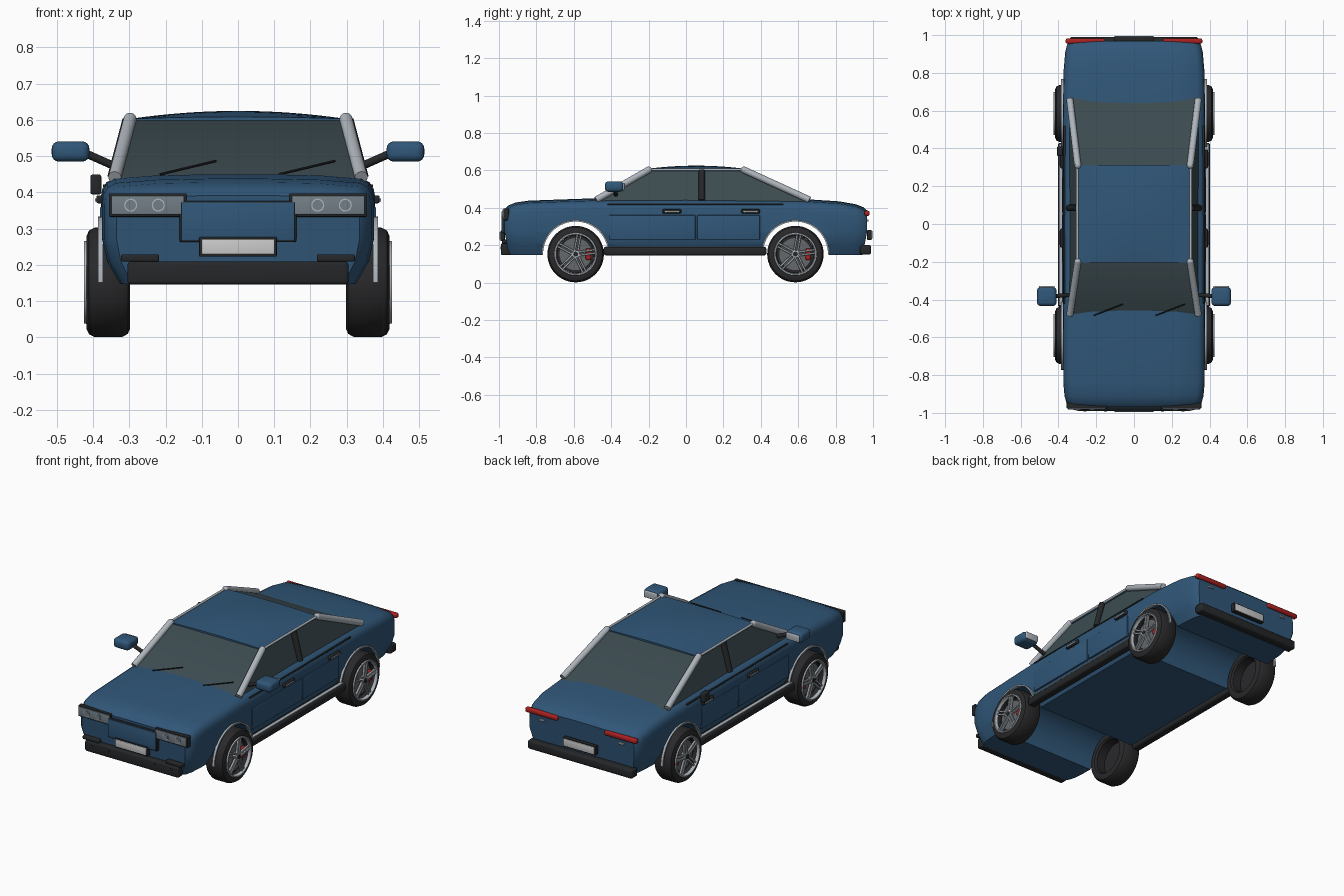
import bpy, bmesh, math
from mathutils import Vector, Matrix

if "Cube" in bpy.data.objects:
    bpy.data.objects.remove(bpy.data.objects["Cube"])


def material(name, r, g, b):
    m = bpy.data.materials.new(name)
    m.diffuse_color = (r, g, b, 1)
    m.use_nodes = True
    m.node_tree.nodes["Principled BSDF"].inputs["Base Color"].default_value = m.diffuse_color
    return m


BLUE = material("blue paint", 0.03, 0.095, 0.19)
DARK = material("black plastic", 0.018, 0.02, 0.022)
RUBBER = material("rubber", 0.022, 0.022, 0.024)
GLASS = material("tinted glass", 0.045, 0.07, 0.08)
SILVER = material("silver", 0.42, 0.46, 0.5)
GREY = material("brake grey", 0.13, 0.14, 0.15)
LENS = material("lamp lens", 0.17, 0.21, 0.24)
RED = material("red", 0.4, 0.015, 0.015)
PLATE = material("plate", 0.65, 0.65, 0.62)


def finish(bm, name, mat, angle=35):
    bmesh.ops.recalc_face_normals(bm, faces=bm.faces)
    me = bpy.data.meshes.new(name)
    bm.to_mesh(me)
    bm.free()
    for p in me.polygons:
        p.use_smooth = True
    me.set_sharp_from_angle(angle=math.radians(angle))
    ob = bpy.data.objects.new(name, me)
    bpy.context.scene.collection.objects.link(ob)
    me.materials.append(mat)
    return ob


def box(name, c, size, mat, bevel=0.0, seg=3, rot=None):
    bm = bmesh.new()
    bmesh.ops.create_cube(bm, size=1)
    bmesh.ops.scale(bm, vec=size, verts=bm.verts)
    if bevel:
        bmesh.ops.bevel(bm, geom=bm.edges[:], offset=bevel, segments=seg, profile=0.5, affect='EDGES')
    m = Matrix.Translation(c)
    bmesh.ops.transform(bm, matrix=m @ rot if rot else m, verts=bm.verts)
    return finish(bm, name, mat)


def rod(name, a, b, r, mat, r2=None, seg=20):
    a, b = Vector(a), Vector(b)
    d = b - a
    bm = bmesh.new()
    m = Matrix.Translation((a + b) / 2) @ d.to_track_quat('Z', 'Y').to_matrix().to_4x4()
    bmesh.ops.create_cone(bm, cap_ends=True, segments=seg, radius1=r,
                          radius2=r if r2 is None else r2, depth=d.length, matrix=m)
    return finish(bm, name, mat)


def sweep(name, profile, y, z, mat, a0=0, a1=360, n=48, closed=False):
    """Turn an (x, radius) profile about an axle along x."""
    bm = bmesh.new()
    full = a1 - a0 == 360
    rings = []
    for i in range(n if full else n + 1):
        t = math.radians(a0 + (a1 - a0) * i / n)
        rings.append([bm.verts.new((x, y + r * math.cos(t), z + r * math.sin(t))) for x, r in profile])
    k = len(profile)
    for i in range(n):
        p, q = rings[i], rings[(i + 1) % len(rings)]
        for j in range(k if closed else k - 1):
            h = (j + 1) % k
            bm.faces.new((p[j], p[h], q[h], q[j]))
    return finish(bm, name, mat)


AXLES, WZ = (-0.59, 0.585), 0.152

# Body: lofted cross-sections (y, half width, crown height)
stations = [(-0.97, 0.335, 0.392), (-0.95, 0.357, 0.412), (-0.91, 0.368, 0.428), (-0.84, 0.374, 0.438),
            (-0.5, 0.376, 0.45), (0.0, 0.378, 0.452), (0.62, 0.376, 0.447), (0.82, 0.372, 0.434),
            (0.91, 0.364, 0.418), (0.95, 0.354, 0.402), (0.968, 0.34, 0.385)]
bm = bmesh.new()
rings = []
for y, w, t in stations:
    half = [(0.87, 0.148), (0.965, 0.21), (1, 0.27), (1, t - 0.062), (0.99, t - 0.042),
            (0.96, t - 0.024), (0.9, t - 0.012), (0.6, t - 0.003), (0.2, t)]
    pts = [(w * f, z) for f, z in half]
    pts += [(-x, z) for x, z in reversed(pts)]
    rings.append([bm.verts.new((x, y * (1 - max(0, 0.27 - z) * 0.2), z)) for x, z in pts])
for p, q in zip(rings, rings[1:]):
    for j in range(len(p)):
        k = (j + 1) % len(p)
        bm.faces.new((p[j], p[k], q[k], q[j]))
bm.faces.new(rings[0])
bm.faces.new(rings[-1])
body = finish(bm, "body", BLUE)

# Wheel arch tunnels cut through the body
for y in AXLES:
    cut = rod("arch_cutter", (-0.6, y, WZ), (0.6, y, WZ), 0.176, BLUE, seg=64)
    cut.hide_render = True
    mod = body.modifiers.new("arch", 'BOOLEAN')
    mod.operation, mod.solver, mod.object = 'DIFFERENCE', 'EXACT', cut
    bpy.context.view_layer.objects.active = body
    bpy.ops.object.modifier_apply(modifier=mod.name)
    bpy.data.objects.remove(cut)
for p in body.data.polygons:
    p.use_smooth = True
body.data.set_sharp_from_angle(angle=math.radians(35))

# Cabin glass and crowned roof
bm = bmesh.new()
lo = [bm.verts.new(v) for v in ((-0.342, -0.49, 0.432), (0.342, -0.49, 0.432), (0.342, 0.67, 0.432), (-0.342, 0.67, 0.432))]
hi = [bm.verts.new(v) for v in ((-0.292, -0.2, 0.6), (0.292, -0.2, 0.6), (0.292, 0.31, 0.6), (-0.292, 0.31, 0.6))]
for i in range(4):
    j = (i + 1) % 4
    bm.faces.new((lo[i], lo[j], hi[j], hi[i]))
bm.faces.new(hi)
finish(bm, "cabin_glass", GLASS)
bm = bmesh.new()
bmesh.ops.create_grid(bm, x_segments=16, y_segments=16, size=1)
for v in bm.verts:
    u, w = v.co.x, v.co.y
    v.co = (u * 0.298, 0.055 + w * 0.258, 0.603 + 0.022 * (1 - u * u) * (1 - 0.75 * w * w))
edge = bmesh.ops.extrude_face_region(bm, geom=bm.faces[:])
for v in edge["geom"]:
    if isinstance(v, bmesh.types.BMVert):
        v.co.z -= 0.01
finish(bm, "roof", BLUE)

# Front bumper, grille panel and number plates
box("front_bumper", (0, -0.965, 0.178), (0.61, 0.05, 0.064), DARK, 0.01)
box("rear_bumper", (0, 0.96, 0.175), (0.68, 0.06, 0.052), DARK, 0.012)
box("grille_frame", (0, -0.97, 0.32), (0.322, 0.024, 0.114), DARK, 0.004)
box("grille_panel", (0, -0.976, 0.32), (0.312, 0.022, 0.106), BLUE, 0.003)
for name, s, z in (("front", -1, 0.25), ("rear", 1, 0.255)):
    box(name + "_plate_frame", (0, s * 0.981, z), (0.214, 0.024, 0.054), DARK, 0.003)
    box(name + "_plate", (0, s * 0.99, z), (0.2, 0.012, 0.042), PLATE, 0.002)

for x in (-0.215, 0.113):
    rod("wiper", (x, -0.485, 0.45), (x + 0.155, -0.425, 0.487), 0.0035, DARK, seg=8)
box("fuel_flap", (-0.392, 0.385, 0.422), (0.03, 0.05, 0.055), DARK, 0.006)

for s in (-1, 1):
    # Pillars and roof rails
    for name, y0, y1 in (("front_pillar", -0.48, -0.2), ("rear_pillar", 0.66, 0.31)):
        rod(name, (s * 0.34, y0, 0.442), (s * 0.298, y1, 0.602), 0.018, SILVER)
        bm = bmesh.new()
        bmesh.ops.create_uvsphere(bm, u_segments=16, v_segments=10, radius=0.018,
                                  matrix=Matrix.Translation((s * 0.298, y1, 0.602)))
        finish(bm, name + "_cap", SILVER)
    rod("roof_rail", (s * 0.3, -0.2, 0.604), (s * 0.3, 0.31, 0.604), 0.007, SILVER, seg=12)
    rod("centre_pillar", (s * 0.344, 0.085, 0.44), (s * 0.302, 0.085, 0.6), 0.017, DARK)

    # Door mirrors
    box("mirror_shell", (s * 0.462, -0.384, 0.513), (0.104, 0.1, 0.056), BLUE, 0.02, 4)
    box("mirror_glass", (s * 0.462, -0.333, 0.513), (0.084, 0.012, 0.04), SILVER, 0.005)
    rod("mirror_arm", (s * 0.335, -0.375, 0.47), (s * 0.425, -0.382, 0.51), 0.011, DARK, seg=12)

    # Sill, belt trim, door panels and handles
    box("sill", (s * 0.378, -0.005, 0.168), (0.05, 0.87, 0.046), DARK, 0.012)
    box("sill_trim", (s * 0.385, -0.005, 0.194), (0.02, 0.85, 0.005), SILVER)
    box("belt_trim", (s * 0.367, 0.05, 0.418), (0.012, 0.94, 0.007), DARK, 0.002)
    for y0, y1, h in ((-0.41, 0.05, -0.075), (0.06, 0.395, 0.345)):
        box("door_panel", (s * 0.375, (y0 + y1) / 2, 0.295), (0.012, y1 - y0, 0.13), BLUE, 0.003)
        box("door_handle", (s * 0.382, h, 0.381), (0.018, 0.1, 0.022), DARK, 0.005)
        box("handle_trim", (s * 0.391, h, 0.379), (0.008, 0.075, 0.008), SILVER, 0.002)

    # Headlamps, bumper pads and fog lamps
    box("headlamp_frame", (s * 0.249, -0.962, 0.365), (0.215, 0.03, 0.064), DARK, 0.004)
    box("headlamp_lens", (s * 0.249, -0.972, 0.365), (0.2, 0.02, 0.052), LENS, 0.003)
    for x in (0.22, 0.296):
        rod("lamp_ring", (s * x, -0.975, 0.365), (s * x, -0.985, 0.365), 0.018, SILVER)
        rod("lamp_bulb", (s * x, -0.975, 0.365), (s * x, -0.987, 0.365), 0.0145, LENS)
    for x in (0.15, 0.26):
        rod("bumper_stud", (s * x, -0.98, 0.185), (s * x, -0.993, 0.185), 0.008, DARK)
    box("bumper_pad", (s * 0.27, -0.965, 0.219), (0.105, 0.04, 0.02), DARK, 0.005)

    # Tail lamps
    box("tail_lamp", (s * 0.257, 0.968, 0.37), (0.21, 0.028, 0.028), RED, 0.01)
    box("reverse_lamp", (s * 0.257, 0.97, 0.332), (0.035, 0.012, 0.01), SILVER, 0.002)

    for y in AXLES:
        # Wheel: tyre, rim, brake, spokes, hub
        P = lambda pts: [(s * x, r) for x, r in pts]
        sweep("arch_trim", P([(0.372, 0.174), (0.386, 0.174), (0.386, 0.182), (0.372, 0.182)]), y, WZ, SILVER,
              0, 180, 40, True)
        sweep("tyre", P([(0.31, 0.1), (0.3, 0.108), (0.298, 0.128), (0.304, 0.142), (0.32, 0.151), (0.395, 0.151),
                         (0.411, 0.143), (0.418, 0.128), (0.417, 0.11)]), y, WZ, RUBBER)
        sweep("rim", P([(0.416, 0.115), (0.425, 0.113), (0.425, 0.106), (0.41, 0.101)]), y, WZ, SILVER)
        sweep("rim_barrel", P([(0.411, 0.102), (0.385, 0.1), (0.31, 0.1)]), y, WZ, RUBBER)
        rod("wheel_back", (s * 0.365, y, WZ), (s * 0.385, y, WZ), 0.1, RUBBER, seg=40)
        rod("brake_disc", (s * 0.38, y, WZ), (s * 0.393, y, WZ), 0.086, GREY, seg=40)
        rod("hub", (s * 0.38, y, WZ), (s * 0.419, y, WZ), 0.024, SILVER, 0.02)
        rod("hub_cap", (s * 0.41, y, WZ), (s * 0.422, y, WZ), 0.013, DARK)
        box("brake_caliper", (s * 0.397, y + 0.068, WZ), (0.018, 0.028, 0.062), RED, 0.006)
        for k in range(5):
            R = Matrix.Rotation(math.radians(8 + 72 * k), 4, 'X')
            for o in (-0.009, 0.009):
                c = Vector((s * 0.41, y, WZ)) + R @ Vector((0, 0.06, o))
                box("spoke", c, (0.014, 0.092, 0.011), SILVER, 0.002, 1, R)
